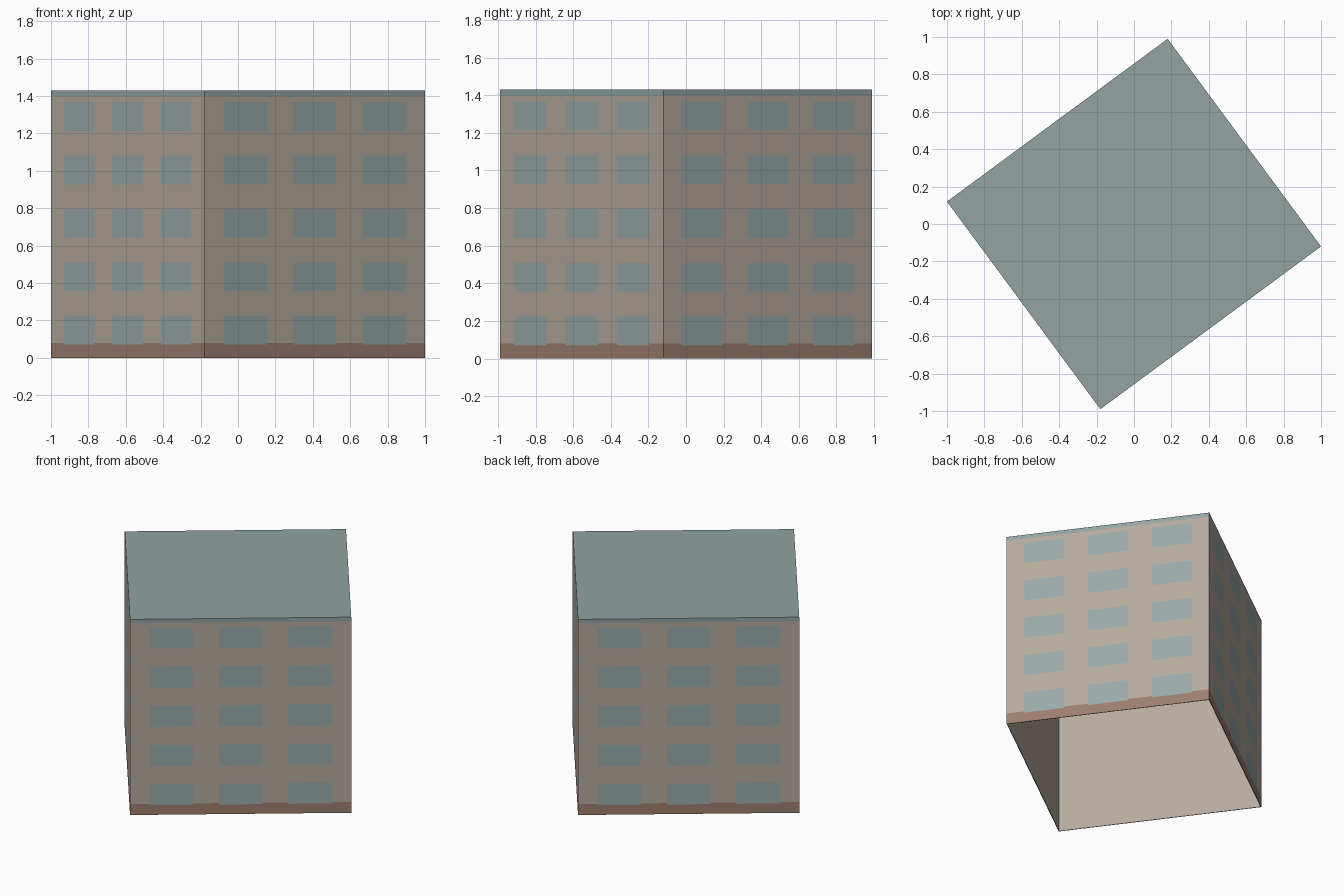
import bpy
import bmesh
from mathutils import Vector

cube = bpy.data.objects.get("Cube")
if cube:
    bpy.data.objects.remove(cube, do_unlink=True)


def linear(c):
    c /= 255
    return c / 12.92 if c <= 0.04045 else ((c + 0.055) / 1.055) ** 2.4


def material(name, *rgb):
    colour = [linear(c) for c in rgb] + [1]
    mat = bpy.data.materials.new(name)
    mat.use_nodes = True
    mat.diffuse_color = colour
    mat.node_tree.nodes["Principled BSDF"].inputs["Base Color"].default_value = colour
    return mat


WALL, PLINTH, GLASS, ROOF = range(4)
materials = [
    material("beige wall", 181, 170, 157),
    material("brown plinth", 157, 126, 112),
    material("grey blue glass", 152, 170, 169),
    material("grey teal roof", 146, 165, 163),
]

# Overall sizes: four footprint corners, counterclockwise from the left
east, north = Vector((1, -0.12, 0)), Vector((0.18, 0.99, 0))
corners = [-east, -north, east, north]
HEIGHT, PLINTH_TOP, ROOF_BASE = 1.43, 0.08, 1.40
SKIN = 0.006

# Window spans: fractions along each wall, and heights of the five floors
columns = [(0.087 + 0.315 * i, 0.284 + 0.315 * i) for i in range(3)]
floors = [(0.07 + 0.286 * i, 0.223 + 0.286 * i) for i in range(5)]
u_cuts = sorted({0, 1, *(u for span in columns for u in span)})
z_cuts = sorted({0, PLINTH_TOP, ROOF_BASE, *(z for span in floors for z in span)})


def inside(value, spans):
    return any(low < value < high for low, high in spans)


def surface_colour(u, z):
    if inside(u, columns) and inside(z, floors):
        return GLASS
    return PLINTH if z < PLINTH_TOP else WALL


def at(point, z):
    return Vector((point.x, point.y, z))


def add_face(bm, points, index):
    face = bm.faces.new([bm.verts.new(p) for p in points])
    face.material_index = index


def finish(bm, name):
    bmesh.ops.remove_doubles(bm, verts=bm.verts, dist=0.0001)
    mesh = bpy.data.meshes.new(name)
    bm.to_mesh(mesh)
    bm.free()
    for mat in materials:
        mesh.materials.append(mat)
    obj = bpy.data.objects.new(name, mesh)
    bpy.context.collection.objects.link(obj)


sides = list(zip(corners, corners[1:] + corners[:1]))

# Outer walls with windows and plinth cut in as faces
bm = bmesh.new()
for a, b in sides:
    for u0, u1 in zip(u_cuts, u_cuts[1:]):
        p, q = a.lerp(b, u0), a.lerp(b, u1)
        for z0, z1 in zip(z_cuts, z_cuts[1:]):
            index = surface_colour((u0 + u1) / 2, (z0 + z1) / 2)
            add_face(bm, [at(p, z0), at(q, z0), at(q, z1), at(p, z1)], index)
finish(bm, "outer_walls")

# Roof slab: top and edge band
bm = bmesh.new()
add_face(bm, [at(c, HEIGHT) for c in corners], ROOF)
for a, b in sides:
    add_face(bm, [at(a, ROOF_BASE), at(b, ROOF_BASE), at(b, HEIGHT), at(a, HEIGHT)], ROOF)
finish(bm, "roof")

# Plain inner lining, open at the bottom
bm = bmesh.new()
ceiling = HEIGHT - SKIN
for a, b in sides:
    p, q = a * (1 - SKIN), b * (1 - SKIN)
    add_face(bm, [at(q, 0), at(p, 0), at(p, ceiling), at(q, ceiling)], WALL)
    add_face(bm, [at(b, 0), at(a, 0), at(p, 0), at(q, 0)], WALL)
add_face(bm, [at(c * (1 - SKIN), ceiling) for c in reversed(corners)], WALL)
finish(bm, "inner_lining")
